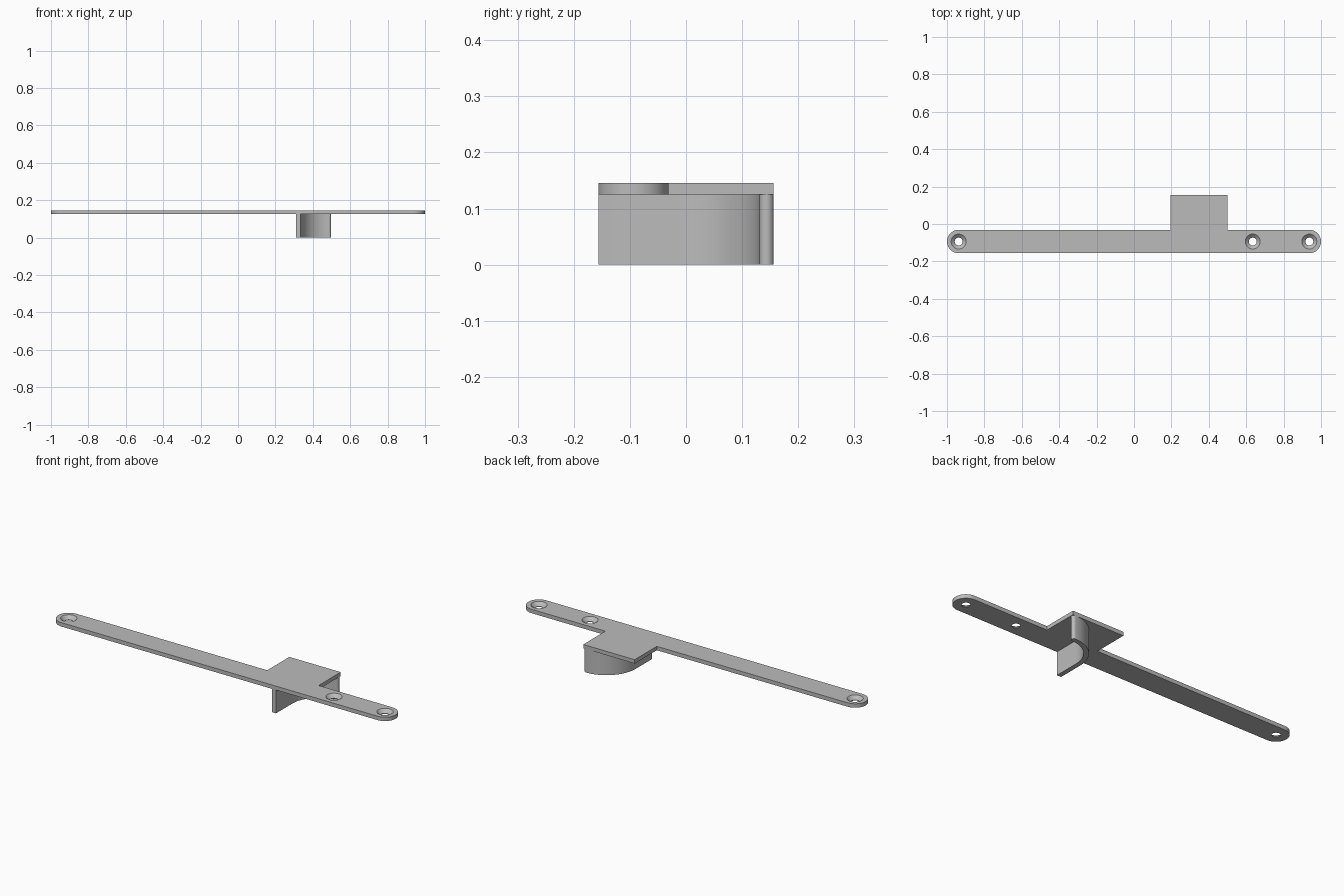
import bpy, bmesh, math

if "Cube" in bpy.data.objects:
    bpy.data.objects.remove(bpy.data.objects["Cube"])

grey = bpy.data.materials.new("plain grey")
grey.diffuse_color = (0.5, 0.5, 0.5, 1)
grey.use_nodes = True
grey.node_tree.nodes["Principled BSDF"].inputs["Base Color"].default_value = grey.diffuse_color

Z0, Z1 = 0.125, 0.146          # plate underside and top
R, CY = 0.0625, -0.0938        # bar half width and centre line


def arc(cx, cy, r, a0, a1, n):
    return [(cx + r * math.cos(math.radians(a0 + (a1 - a0) * i / n)),
             cy + r * math.sin(math.radians(a0 + (a1 - a0) * i / n)))
            for i in range(n + 1)]


def extrude(name, outline, z0, z1):
    bm = bmesh.new()
    face = bm.faces.new([bm.verts.new((x, y, z0)) for x, y in outline])
    out = bmesh.ops.extrude_face_region(bm, geom=[face])
    verts = [g for g in out["geom"] if isinstance(g, bmesh.types.BMVert)]
    bmesh.ops.translate(bm, verts=verts, vec=(0, 0, z1 - z0))
    bmesh.ops.recalc_face_normals(bm, faces=bm.faces)
    return finish(name, bm)


def finish(name, bm):
    mesh = bpy.data.meshes.new(name)
    bm.to_mesh(mesh)
    bm.free()
    mesh.materials.append(grey)
    obj = bpy.data.objects.new(name, mesh)
    bpy.context.collection.objects.link(obj)
    return obj


def activate(obj):
    bpy.ops.object.select_all(action='DESELECT')
    obj.select_set(True)
    bpy.context.view_layer.objects.active = obj


def smooth(obj):
    activate(obj)
    bpy.ops.object.shade_smooth_by_angle(angle=math.radians(30))


# Countersunk hole cutter: stacked rings, through hole widening to the top
def hole_cutter(x, n=40):
    bm = bmesh.new()
    rings = []
    for r, z in ((0.021, Z0 - 0.02), (0.021, Z0 + 0.003), (0.040, Z1), (0.040, Z1 + 0.02)):
        rings.append([bm.verts.new((px, py, z)) for px, py in arc(x, CY, r, 0, 360, n)[:-1]])
    for a, b in zip(rings, rings[1:]):
        for i in range(n):
            j = (i + 1) % n
            bm.faces.new((a[i], a[j], b[j], b[i]))
    bm.faces.new(rings[0])
    bm.faces.new(rings[-1])
    bmesh.ops.recalc_face_normals(bm, faces=bm.faces)
    return finish("hole_cutter", bm)


# Mounting plate: round-ended bar with a rectangular tab at the back
outline = (arc(1 - R, CY, R, -90, 90, 24)
           + [(0.5, CY + R), (0.5, 0.156), (0.195, 0.156), (0.195, CY + R)]
           + arc(-1 + R, CY, R, 90, 270, 24))
plate = extrude("mounting_plate", outline, Z0, Z1)

for x in (-0.9375, 0.635, 0.9375):
    cutter = hole_cutter(x)
    cutter.hide_render = True
    mod = plate.modifiers.new("hole", 'BOOLEAN')
    mod.operation = 'DIFFERENCE'
    mod.solver = 'EXACT'
    mod.object = cutter
    activate(plate)
    bpy.ops.object.modifier_apply(modifier=mod.name)
    bpy.data.objects.remove(cutter)
smooth(plate)

# Hooked fin under the tab: straight wall, quarter bend, rounded tip
T = 0.025
CX, RO = 0.485, 0.175
BY = 0.156 - RO
fin = (arc(CX, BY, RO, 180, 90, 32)
       + arc(CX, 0.156 - T / 2, T / 2, 90, -90, 12)[1:]
       + arc(CX, BY, RO - T, 90, 180, 32)[1:]
       + [(CX - RO + T, -0.156), (CX - RO, -0.156)])
smooth(extrude("hooked_fin", fin, 0, Z0))
